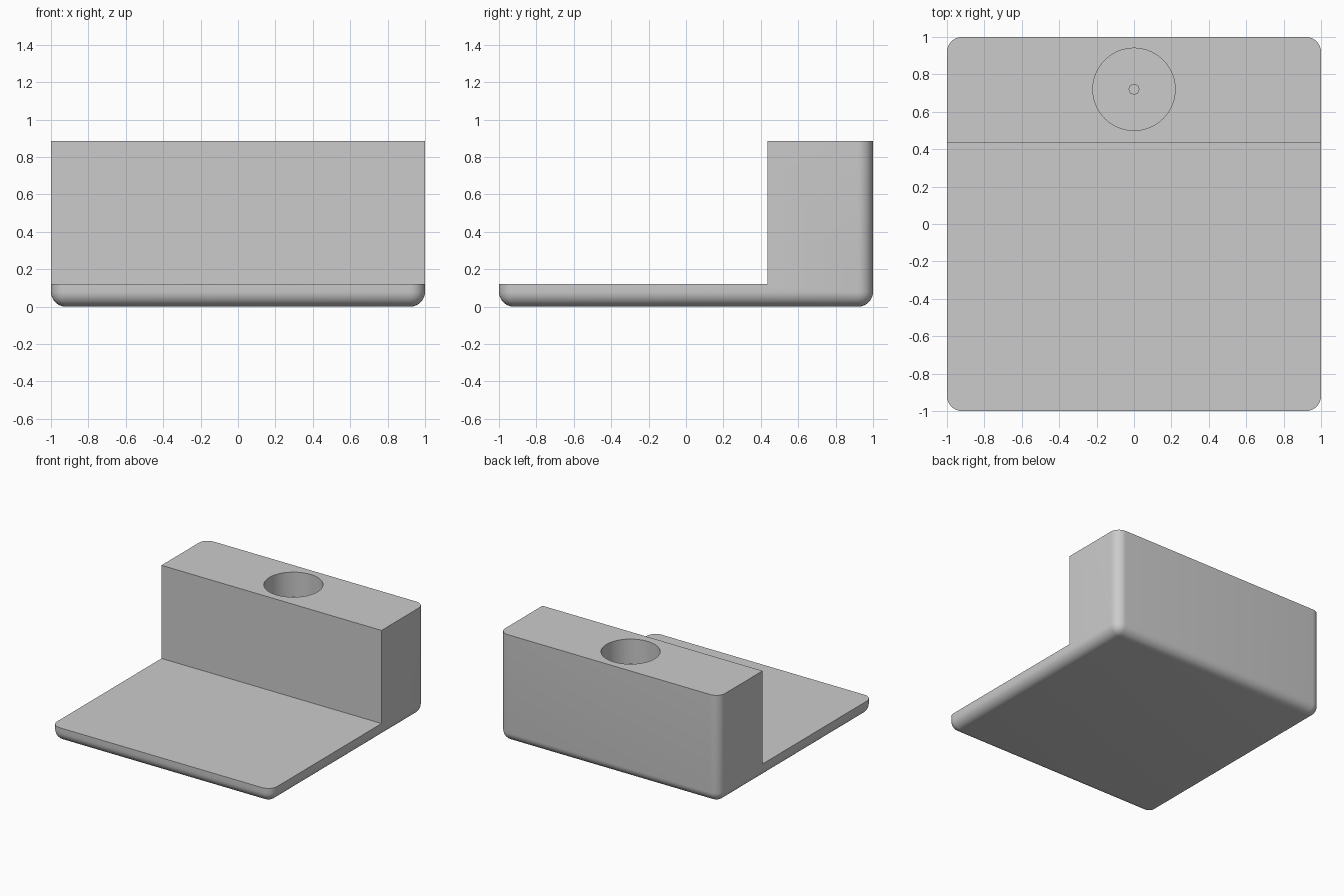
import bpy, bmesh, math
from mathutils import Vector

if "Cube" in bpy.data.objects:
    bpy.data.objects.remove(bpy.data.objects["Cube"], do_unlink=True)

BASE_TOP, TOP, STEP_Y, ROUND = 0.12, 0.885, 0.435, 0.08
HOLE_Y, HOLE_R, HOLE_FLOOR = 0.72, 0.22, 0.12

grey = bpy.data.materials.new("plain grey")
grey.use_nodes = True
colour = (0.6, 0.6, 0.6, 1)
grey.diffuse_color = colour
grey.node_tree.nodes["Principled BSDF"].inputs["Base Color"].default_value = colour


def cylinder(name, radius, low, high, sides):
    bpy.ops.mesh.primitive_cylinder_add(vertices=sides, radius=radius, depth=high - low,
                                        location=(0, HOLE_Y, (low + high) / 2))
    obj = bpy.context.object
    obj.name = name
    obj.data.materials.append(grey)
    return obj


# L-shaped body: side profile pulled across the width
profile = [(-1, 0), (1, 0), (1, TOP), (STEP_Y, TOP), (STEP_Y, BASE_TOP), (-1, BASE_TOP)]
bm = bmesh.new()
face = bm.faces.new([bm.verts.new((-1, y, z)) for y, z in profile])
pulled = bmesh.ops.extrude_face_region(bm, geom=[face])["geom"]
bmesh.ops.translate(bm, vec=Vector((2, 0, 0)),
                    verts=[v for v in pulled if isinstance(v, bmesh.types.BMVert)])
bmesh.ops.recalc_face_normals(bm, faces=bm.faces)


# Round the underside and the four upright corners; the upper edges stay crisp
def is_rounded(edge):
    a, b = (v.co for v in edge.verts)
    underside = a.z < 0.001 and b.z < 0.001
    upright = abs(a.z - b.z) > 0.01 and abs(a.y) > 0.99
    return underside or upright


bmesh.ops.bevel(bm, geom=[e for e in bm.edges if is_rounded(e)], offset=ROUND,
                segments=8, profile=0.5, affect='EDGES')
mesh = bpy.data.meshes.new("stand_body")
bm.to_mesh(mesh)
bm.free()
body = bpy.data.objects.new("stand_body", mesh)
bpy.context.collection.objects.link(body)
mesh.materials.append(grey)

# Round socket in the raised block
cutter = cylinder("socket_cutter", HOLE_R, HOLE_FLOOR, TOP + 0.2, 96)
cutter.hide_render = True
cut = body.modifiers.new("socket", 'BOOLEAN')
cut.operation = 'DIFFERENCE'
cut.solver = 'EXACT'
cut.object = cutter
bpy.ops.object.select_all(action='DESELECT')
body.select_set(True)
bpy.context.view_layer.objects.active = body
bpy.ops.object.modifier_apply(modifier=cut.name)
bpy.data.objects.remove(cutter, do_unlink=True)
bpy.ops.object.shade_smooth_by_angle(angle=math.radians(30))

# Thin pin standing in the middle of the socket
cylinder("socket_pin", 0.03, HOLE_FLOOR - 0.02, TOP - 0.112, 8)
